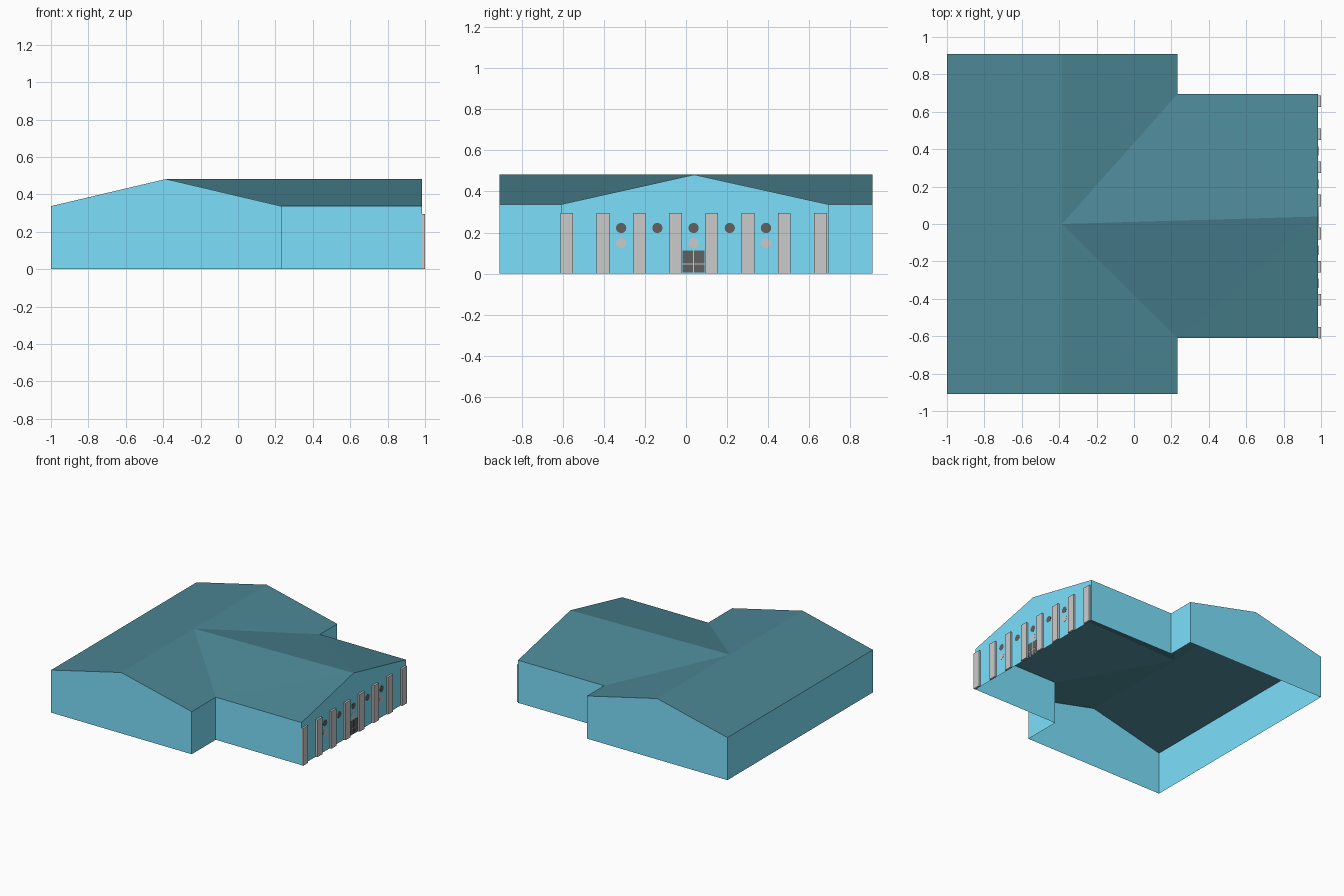
import bpy, bmesh, math
from mathutils import Matrix

if "Cube" in bpy.data.objects:
    bpy.data.objects.remove(bpy.data.objects["Cube"])

EAVE, RIDGE = 0.337, 0.482
X0, XM, X1, XR = -1.0, 0.232, 0.985, -0.385   # back, block front, wing facade, block ridge
YB = 0.91                                     # half length of the block
W0, W1, WR = -0.61, 0.695, 0.04               # wing sides and wing ridge


def material(name, r, g, b):
    m = bpy.data.materials.new(name)
    m.diffuse_color = (r, g, b, 1)
    m.use_nodes = True
    m.node_tree.nodes["Principled BSDF"].inputs["Base Color"].default_value = m.diffuse_color
    return m


WALL = material("wall_blue", 0.20, 0.747, 0.97)
ROOF = material("roof_blue", 0.07, 0.24, 0.30)
DARK = material("dark_grey", 0.12, 0.12, 0.12)


def finish(name, bm, mat=None):
    bmesh.ops.recalc_face_normals(bm, faces=bm.faces)
    me = bpy.data.meshes.new(name)
    bm.to_mesh(me)
    bm.free()
    if mat:
        me.materials.append(mat)
    ob = bpy.data.objects.new(name, me)
    bpy.context.collection.objects.link(ob)
    return ob


def sheet(name, polys, mat):
    bm = bmesh.new()
    for poly in polys:
        bm.faces.new([bm.verts.new(p) for p in poly])
    bmesh.ops.remove_doubles(bm, verts=bm.verts, dist=1e-5)
    return finish(name, bm, mat)


def box(name, x, y, z, mat=None):
    bm = bmesh.new()
    bmesh.ops.create_cube(bm, size=1)
    for v in bm.verts:
        v.co = [(a + b) / 2 + c * (b - a) for c, (a, b) in zip(v.co, (x, y, z))]
    return finish(name, bm, mat)


def disc(name, y, z, mat=None):
    bm = bmesh.new()
    bmesh.ops.create_cone(bm, cap_ends=True, segments=24, radius1=0.025, radius2=0.025, depth=0.002,
                          matrix=Matrix.Translation((X1, y, z)) @ Matrix.Rotation(math.pi / 2, 4, 'Y'))
    return finish(name, bm, mat)


# Walls: T-shaped outline, open underneath, with peaks over the three gable ends
outline = [(X0, -YB), (XM, -YB), (XM, W0), (X1, W0), (X1, W1), (XM, W1), (XM, YB), (X0, YB)]
peaks = {0: (XR, -YB, RIDGE), 3: (X1, WR, RIDGE), 6: (XR, YB, RIDGE)}
walls = []
for i, a in enumerate(outline):
    b = outline[(i + 1) % len(outline)]
    poly = [(*a, 0), (*b, 0), (*b, EAVE)]
    if i in peaks:
        poly.append(peaks[i])
    walls.append(poly + [(*a, EAVE)])
sheet("walls", walls, WALL)

# Roof: back slope, two front slopes cut by the valleys, two wing slopes
hub, wing_peak = (XR, 0, RIDGE), (X1, WR, RIDGE)
slopes = [[(X0, -YB, EAVE), (XR, -YB, RIDGE), hub, (XR, YB, RIDGE), (X0, YB, EAVE)]]
for side, yw in ((-1, W0), (1, W1)):
    valley = (XM, yw, EAVE)
    slopes.append([(XR, side * YB, RIDGE), (XM, side * YB, EAVE), valley, hub])
    slopes.append([hub, valley, wing_peak])
    slopes.append([valley, (X1, yw, EAVE), wing_peak])
sheet("roof", slopes, ROOF)

# Flat pilasters across the facade
for i in range(8):
    y = -0.581 + i * 0.1767
    box(f"pilaster_{i + 1}", (X1, 1.0), (y - 0.031, y + 0.031), (0, 0.295))

# Round windows, with pale roundels below every other one
for i in range(5):
    y = 0.037 + (i - 2) * 0.1765
    disc(f"round_window_{i + 1}", y, 0.222, DARK)
    if i % 2 == 0:
        disc(f"pale_roundel_{i // 2 + 1}", y, 0.148)

# Double door: pale frame with four dark panes
box("door_frame", (X1 - 0.001, X1 + 0.001), (-0.017, 0.091), (0.005, 0.112))
for n, y in enumerate(((-0.017, 0.035), (0.039, 0.091))):
    for m, z in enumerate(((0.006, 0.045), (0.049, 0.112))):
        box(f"door_pane_{n * 2 + m + 1}", (X1, X1 + 0.002), y, z, DARK)
